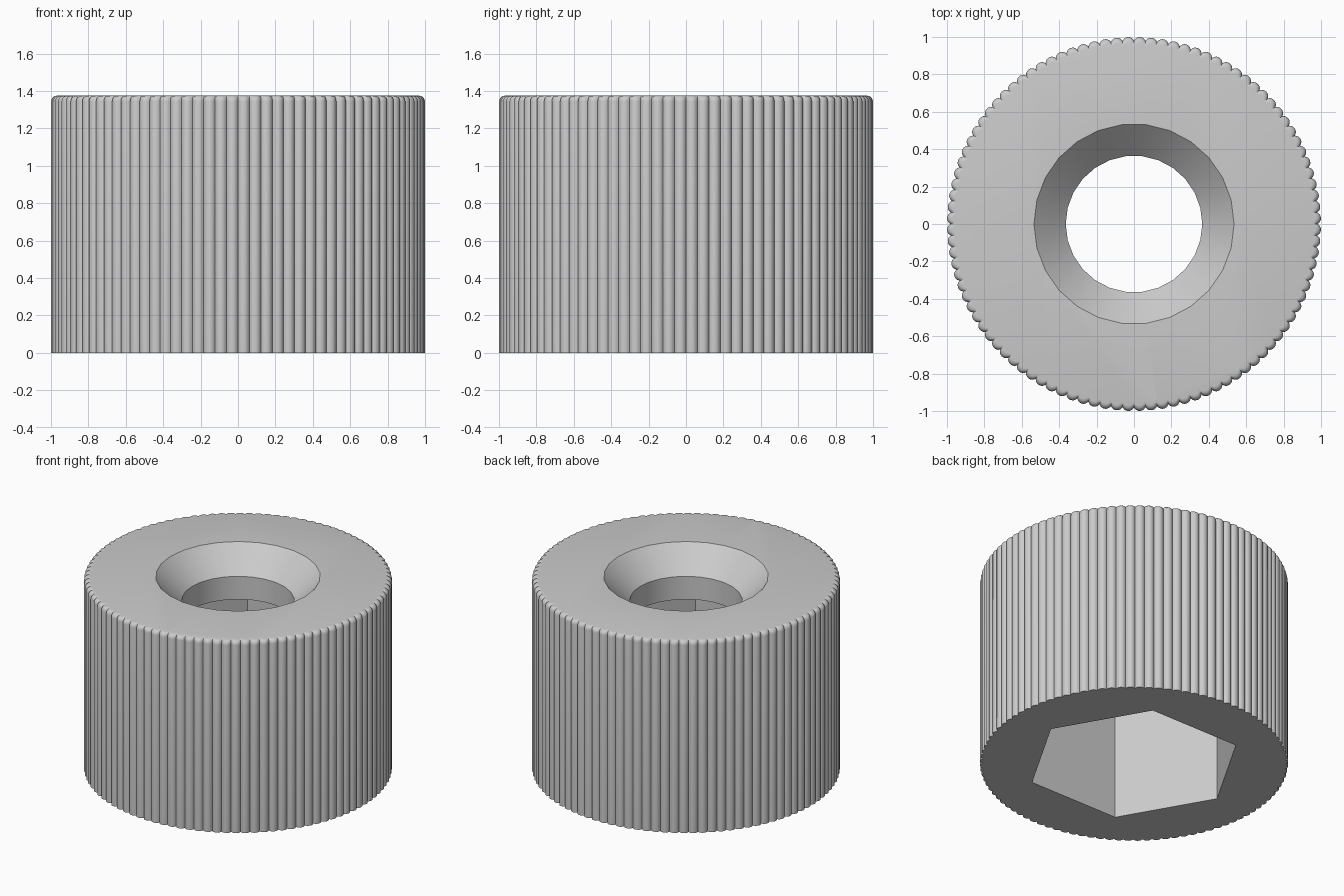
import bpy
import bmesh
from math import sin, cos, pi, sqrt

HEIGHT, RIDGES, RIDGE_R = 1.375, 100, 0.034
CENTRE_R = 1.0 - RIDGE_R

if "Cube" in bpy.data.objects:
    bpy.data.objects.remove(bpy.data.objects["Cube"], do_unlink=True)

grey = bpy.data.materials.new("plain grey")
grey.use_nodes = True
colour = (0.6, 0.6, 0.6, 1)
grey.diffuse_color = colour
grey.node_tree.nodes["Principled BSDF"].inputs["Base Color"].default_value = colour


def lathe(name, rings):
    """Closed solid from rings of (x, y, z) points, capped at both ends."""
    bm = bmesh.new()
    loops = [[bm.verts.new(p) for p in ring] for ring in rings]
    n = len(loops[0])
    for low, high in zip(loops, loops[1:]):
        for i in range(n):
            j = (i + 1) % n
            bm.faces.new((low[i], low[j], high[j], high[i]))
    bm.faces.new(loops[0][::-1])
    bm.faces.new(loops[-1])
    mesh = bpy.data.meshes.new(name)
    bm.to_mesh(mesh)
    bm.free()
    obj = bpy.data.objects.new(name, mesh)
    bpy.context.collection.objects.link(obj)
    mesh.materials.append(grey)
    return obj


def circle(radius, z, sides):
    return [(radius * cos(2 * pi * i / sides), radius * sin(2 * pi * i / sides), z)
            for i in range(sides)]


def scallop(inset, z, steps=8):
    """Ring of round ridges, pulled inwards by inset."""
    half = pi / RIDGES
    ring = []
    for k in range(RIDGES):
        for s in range(steps):
            off = half * (2 * s / steps - 1)
            # distance to the ridge circle along this direction
            r = CENTRE_R * cos(off) + sqrt(RIDGE_R ** 2 - (CENTRE_R * sin(off)) ** 2)
            a = half * (2 * k + 1) + off
            ring.append(((r - inset) * cos(a), (r - inset) * sin(a), z))
    return ring


# Knurled body with a rounded top rim
round_r = 0.03
rim = [scallop(round_r * (1 - cos(t * pi / 8)), HEIGHT - round_r * (1 - sin(t * pi / 8)))
       for t in range(5)]
body = lathe("knurled_body", [scallop(0, 0)] + rim)

# Hexagonal pocket below, bore and countersink above
cutters = [
    lathe("hex_pocket_cutter", [circle(0.704, -0.1, 6), circle(0.704, 1.04, 6)]),
    lathe("bore_cutter", [circle(0.365, 0.9, 26), circle(0.365, HEIGHT - 0.17, 26),
                          circle(0.535, HEIGHT, 26), circle(0.535, HEIGHT + 0.1, 26)]),
]
for cutter in cutters:
    cut = body.modifiers.new(cutter.name, "BOOLEAN")
    cut.operation = "DIFFERENCE"
    cut.solver = "EXACT"
    cut.object = cutter
    cutter.hide_render = True
    cutter.hide_set(True)

# Bake the cuts, then smooth the rounded surfaces only
bpy.ops.object.select_all(action="DESELECT")
bpy.context.view_layer.objects.active = body
body.select_set(True)
for cutter in cutters:
    bpy.ops.object.modifier_apply(modifier=cutter.name)
    bpy.data.objects.remove(cutter, do_unlink=True)
bpy.ops.object.shade_smooth_by_angle(angle=pi / 6)
